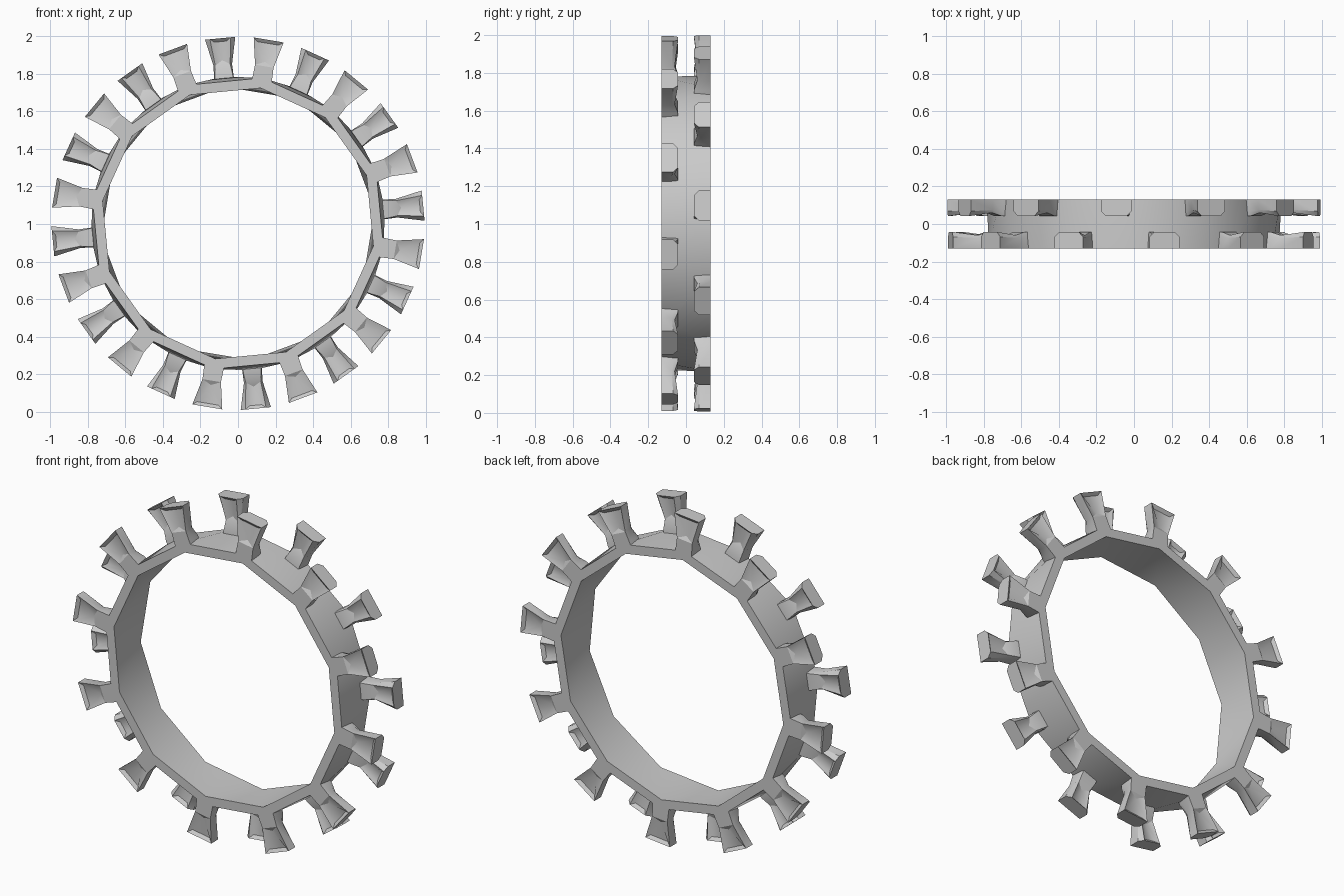
import bpy, bmesh
from math import radians, sin, cos

if "Cube" in bpy.data.objects:
    bpy.data.objects.remove(bpy.data.objects["Cube"])

CZ = 1.003      # height of the hub centre
HALF = 0.13     # half width of the band
N = 12          # teeth per side
START = {-1: 80.5, 1: 95.5}   # first tooth angle, front / back


def polar(r, t, y, deg):
    a = radians(deg)
    return (r * cos(a) - t * sin(a), y, CZ + r * sin(a) + t * cos(a))


def finish(bm, name):
    bmesh.ops.recalc_face_normals(bm, faces=bm.faces)
    me = bpy.data.meshes.new(name)
    bm.to_mesh(me)
    bm.free()
    ob = bpy.data.objects.new(name, me)
    bpy.context.collection.objects.link(ob)
    bpy.ops.object.select_all(action='DESELECT')
    ob.select_set(True)
    bpy.context.view_layer.objects.active = ob
    bpy.ops.object.shade_smooth_by_angle(angle=radians(30))


# Band: front and back twelve-sided loops, twisted half a step
bm = bmesh.new()


def loop(r, side):
    return [bm.verts.new(polar(r, 0, side * HALF, START[side] + 30 * k)) for k in range(N)]


fo, bo, fi, bi = loop(0.787, -1), loop(0.787, 1), loop(0.732, -1), loop(0.732, 1)
for k in range(N):
    j = (k + 1) % N
    for f, b in ((fo, bo), (fi, bi)):
        bm.faces.new((f[k], f[j], b[k]))
        bm.faces.new((b[k], f[j], b[j]))
    for o, i in ((fo, fi), (bo, bi)):
        bm.faces.new((o[k], o[j], i[j], i[k]))
finish(bm, "ring_band")


# Teeth: flared blocks lofted outwards, flush with the band's side face
# radius, half width, side depth, inner half width, full depth
SECTIONS = [(0.735, 0.055, 0.070, 0.050, 0.090),
            (0.795, 0.052, 0.065, 0.048, 0.088),
            (0.850, 0.050, 0.055, 0.040, 0.070),
            (0.992, 0.081, 0.062, 0.055, 0.088)]


def tooth(side, deg, name):
    bm = bmesh.new()
    rings = []
    for r, w, d1, wi, d2 in SECTIONS:
        prof = [(-w, 0), (w, 0), (w, d1), (wi, d2), (-wi, d2), (-w, d1)]
        rings.append([bm.verts.new(polar(r, t, side * (HALF - d), deg)) for t, d in prof])
    dents = []
    for n, (a, b) in enumerate(zip(rings, rings[1:])):
        for i in range(6):
            j = (i + 1) % 6
            f = bm.faces.new((a[i], a[j], b[j], b[i]))
            if n == 2 and i in (0, 3):
                dents.append(f)
    bm.faces.new(rings[0])
    bm.faces.new(rings[-1])
    bmesh.ops.recalc_face_normals(bm, faces=bm.faces)
    # small triangular dents in both broad faces
    for f in dents:
        bmesh.ops.inset_individual(bm, faces=[f], thickness=0.03, depth=-0.015)
        low = sorted(f.verts, key=lambda v: v.co.x ** 2 + (v.co.z - CZ) ** 2)[:2]
        bmesh.ops.pointmerge(bm, verts=low, merge_co=(low[0].co + low[1].co) / 2)
    finish(bm, name)


for side, label in ((-1, "front_tooth"), (1, "back_tooth")):
    for k in range(N):
        tooth(side, START[side] + 30 * k, f"{label}_{k + 1}")
